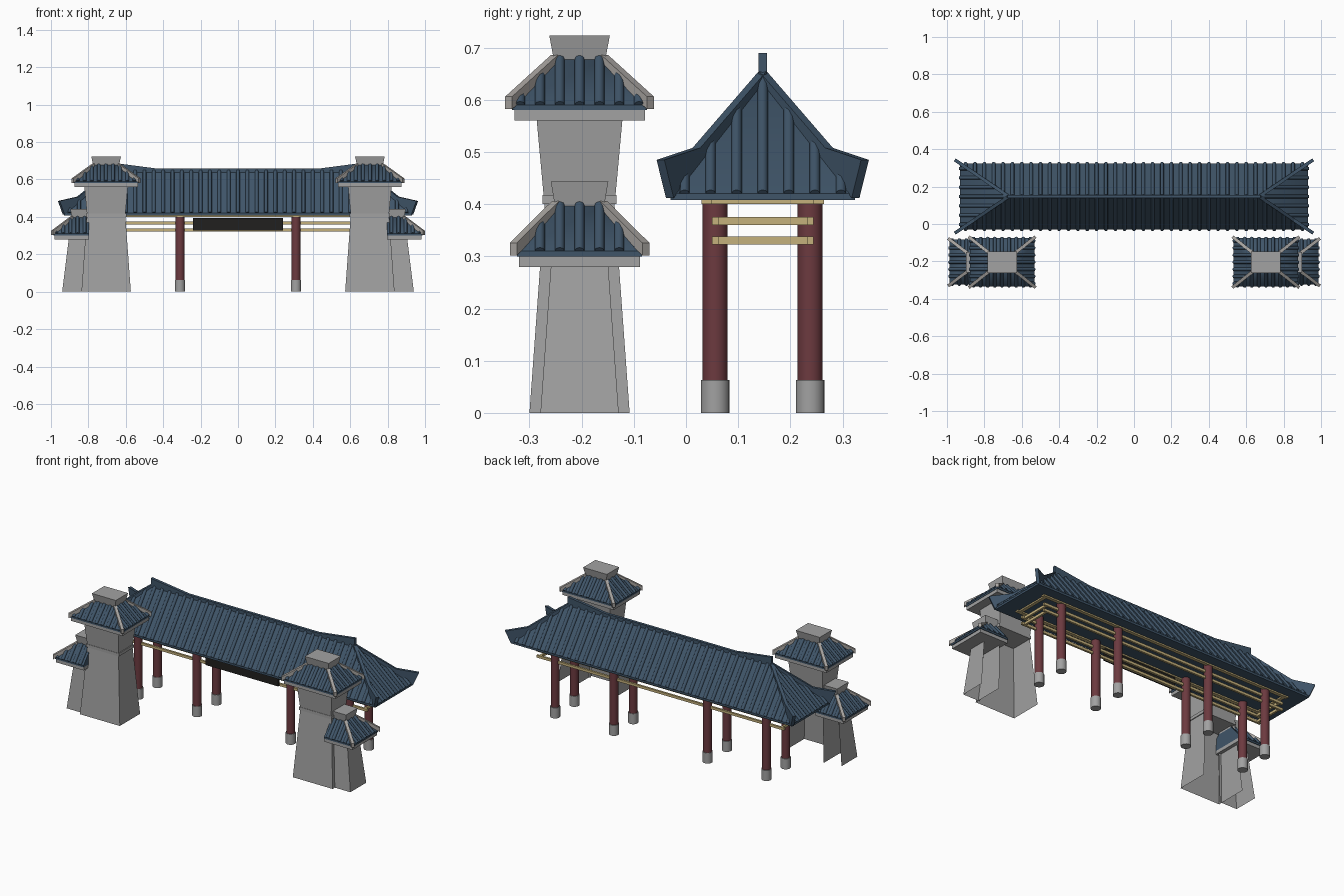
import bpy, bmesh, math
from mathutils import Vector

if "Cube" in bpy.data.objects:
    bpy.data.objects.remove(bpy.data.objects["Cube"])


def mat(name, r, g, b):
    m = bpy.data.materials.new(name)
    m.diffuse_color = (r, g, b, 1)
    m.use_nodes = True
    m.node_tree.nodes["Principled BSDF"].inputs["Base Color"].default_value = m.diffuse_color
    return m


BLUE = mat("blue_tile", 0.05, 0.09, 0.14)
GREY = mat("stone_grey", 0.36, 0.36, 0.36)
TRIM = mat("pale_trim", 0.40, 0.38, 0.36)
RED = mat("dark_red", 0.15, 0.042, 0.05)
GOLD = mat("pale_gold", 0.56, 0.44, 0.20)
BLACK = mat("sign_black", 0.015, 0.014, 0.013)


def finish(name, bm, material, mirror=False, smooth=False):
    bmesh.ops.recalc_face_normals(bm, faces=bm.faces)
    me = bpy.data.meshes.new(name)
    bm.to_mesh(me)
    bm.free()
    me.materials.append(material)
    ob = bpy.data.objects.new(name, me)
    bpy.context.collection.objects.link(ob)
    if smooth:
        bpy.ops.object.select_all(action='DESELECT')
        ob.select_set(True)
        bpy.context.view_layer.objects.active = ob
        bpy.ops.object.shade_smooth_by_angle(angle=math.radians(50))
    if mirror:
        ob.modifiers.new("mirror", 'MIRROR').use_axis[0] = True
    return ob


def frustum(bm, lo, z0, hi, z1, skip=()):
    """Tapered box; rectangles are (x0, x1, y0, y1)."""
    ring = []
    for (x0, x1, y0, y1), z in ((lo, z0), (hi, z1)):
        ring.append([bm.verts.new((x, y, z)) for x, y in ((x0, y0), (x1, y0), (x1, y1), (x0, y1))])
    a, b = ring
    faces = {"bottom": a, "top": b}
    for i, side in enumerate(("front", "right", "back", "left")):
        j = (i + 1) % 4
        faces[side] = [a[i], a[j], b[j], b[i]]
    for side, f in faces.items():
        if side not in skip:
            bm.faces.new(f)


def box(bm, x0, x1, y0, y1, z0, z1):
    frustum(bm, (x0, x1, y0, y1), z0, (x0, x1, y0, y1), z1)


def tube(bm, p0, p1, r, seg=8):
    p0, p1 = Vector(p0), Vector(p1)
    d = p1 - p0
    if d.length < 0.004:
        return
    m = d.to_track_quat('Z', 'Y').to_matrix().to_4x4()
    m.translation = (p0 + p1) / 2
    bmesh.ops.create_cone(bm, cap_ends=True, segments=seg, radius1=r, radius2=r,
                          depth=d.length, matrix=m)


def slab(bm, outline, width):
    """Extrude a vertical outline of 3D points sideways on both sides."""
    pts = [Vector(p) for p in outline]
    d = max((p - pts[0] for p in pts), key=lambda v: v.xy.length)
    n = Vector((-d.y, d.x, 0)).normalized() * width / 2
    a = [bm.verts.new(p + n) for p in pts]
    b = [bm.verts.new(p - n) for p in pts]
    bm.faces.new(a)
    bm.faces.new(b[::-1])
    for i in range(len(a)):
        j = (i + 1) % len(a)
        bm.faces.new([a[i], b[i], b[j], a[j]])


def tile_ribs(bm, e, t, z0, z1, step, r, centre, sides):
    """Round tile ribs up each slope, stopping at the hips."""
    for side in sides:
        ax = 0 if side in "FB" else 2          # axis the ribs are spread along
        lo, hi, tlo, thi = e[ax], e[ax + 1], t[ax], t[ax + 1]
        k = {"F": 2, "B": 3, "L": 0, "R": 1}[side]
        for i in range(-40, 41):
            c = centre[ax // 2] + i * step
            if not lo + r < c < hi - r:
                continue
            u = 1.0
            if c < tlo:
                u = (c - lo) / (tlo - lo)
            elif c > thi:
                u = (hi - c) / (hi - thi)
            q = e[k] + (t[k] - e[k]) * u
            z = z0 + (z1 - z0) * u
            if ax == 0:
                tube(bm, (c, e[k], z0), (c, q, z), r)
            else:
                tube(bm, (e[k], c, z0), (q, c, z), r)


# ---------------- Stone watch towers (right side, mirrored) ----------------
TY = -0.204


def rect(x0, x1, hy):
    return (x0, x1, TY - hy, TY + hy)


def crown(label, z, slab_r, eave, top, block_top, cut):
    """Eave slab, hipped tile roof, corner ridges and top block."""
    bm = bmesh.new()
    frustum(bm, slab_r, z, slab_r, z + 0.02)
    frustum(bm, top, z + 0.11, block_top, z + 0.163)
    finish(label + "_slab_and_cap", bm, GREY, True)
    bm = bmesh.new()
    frustum(bm, eave, z + 0.02, eave, z + 0.03)
    frustum(bm, eave, z + 0.03, top, z + 0.118)
    tile_ribs(bm, eave, top, z + 0.03, z + 0.118, 0.038, 0.0095,
              (0.706, TY), "FBR" if cut else "FBLR")
    finish(label + "_tile_roof", bm, BLUE, True, True)
    bm = bmesh.new()
    for i in ((1,) if cut else (0, 1)):
        for j in (2, 3):
            sx, sy = (-1, 1)[i], (-1, 1)[j - 2]
            ex, ey = eave[i] + sx * 0.007, eave[j] + sy * 0.007
            slab(bm, [(ex, ey, z + 0.022), (ex, ey, z + 0.046),
                      (top[i], top[j], z + 0.126), (top[i], top[j], z + 0.10)], 0.017)
    finish(label + "_corner_ridges", bm, TRIM, True)


bm = bmesh.new()   # open-backed shafts and flared neck
frustum(bm, rect(0.573, 0.837, 0.096), 0, rect(0.602, 0.808, 0.067), 0.40, ("bottom", "back", "top"))
box(bm, *rect(0.597, 0.813, 0.071), 0.40, 0.418)
frustum(bm, rect(0.602, 0.808, 0.069), 0.418, rect(0.589, 0.821, 0.082), 0.56)
finish("main_tower_shaft", bm, GREY, True)
bm = bmesh.new()
frustum(bm, rect(0.825, 0.94, 0.075), 0, rect(0.80, 0.905, 0.055), 0.28,
        ("bottom", "back", "left", "top"))
finish("side_tower_shaft", bm, GREY, True)

crown("main_tower", 0.56, rect(0.535, 0.875, 0.125), rect(0.533, 0.877, 0.129),
      rect(0.637, 0.773, 0.048), rect(0.626, 0.784, 0.058), False)
crown("side_tower", 0.28, rect(0.797, 0.982, 0.116), rect(0.797, 0.987, 0.12),
      rect(0.797, 0.887, 0.046), rect(0.797, 0.897, 0.055), True)

# ---------------- Gate roof ----------------
GY = 0.147
eave = (-0.93, 0.93, GY - 0.177, GY + 0.177)
top = (-0.67, 0.67, GY - 0.003, GY + 0.003)
bm = bmesh.new()
box(bm, *eave, 0.408, 0.42)
frustum(bm, eave, 0.42, top, 0.645)
tile_ribs(bm, eave, top, 0.42, 0.645, 0.05, 0.01, (0, GY), "FBLR")
finish("gate_tile_roof", bm, BLUE, False, True)

bm = bmesh.new()   # top ridge with rising ends, and upturned hip ridges
slab(bm, [(-0.675, GY, 0.63), (-0.675, GY, 0.69), (-0.43, GY, 0.658),
          (0.43, GY, 0.658), (0.675, GY, 0.69), (0.675, GY, 0.63)], 0.017)
for sx in (-1, 1):
    for sy in (-1, 1):
        def hip(off, z):
            return (sx * (0.67 + 1.47 * off), GY + sy * off, z)
        slab(bm, [hip(0.178, 0.412), hip(0.196, 0.485), hip(0.127, 0.508),
                  hip(0.0, 0.655), hip(0.0, 0.62)], 0.018)
finish("gate_roof_ridges", bm, BLUE)

# ---------------- Columns ----------------
bm, bm2 = bmesh.new(), bmesh.new()
for x in (-0.70, -0.31, 0.31, 0.70):
    for y in (GY - 0.091, GY + 0.091):
        tube(bm, (x, y, 0.06), (x, y, 0.41), 0.024, 20)
        tube(bm2, (x, y, 0), (x, y, 0.063), 0.0275, 20)
finish("columns", bm, RED, False, True)
finish("column_bases", bm2, GREY, False, True)

# ---------------- Beams ----------------
bm = bmesh.new()
for z0, z1, hy, hx, w in ((0.40, 0.41, 0.117, 0.84, 0.02),
                          (0.36, 0.375, 0.097, 0.82, 0.012),
                          (0.323, 0.338, 0.097, 0.82, 0.012)):
    for s in (-1, 1):
        y = GY + s * (hy - w / 2)
        box(bm, -hx, hx, y - w / 2, y + w / 2, z0, z1)
        x = s * (hx - 0.02)
        box(bm, x - w / 2, x + w / 2, GY - hy, GY + hy, z0, z1)
finish("beams", bm, GOLD)

# ---------------- Blank name board ----------------
bm = bmesh.new()
box(bm, -0.24, 0.24, 0.036, 0.05, 0.326, 0.395)
finish("sign_board", bm, BLACK)
